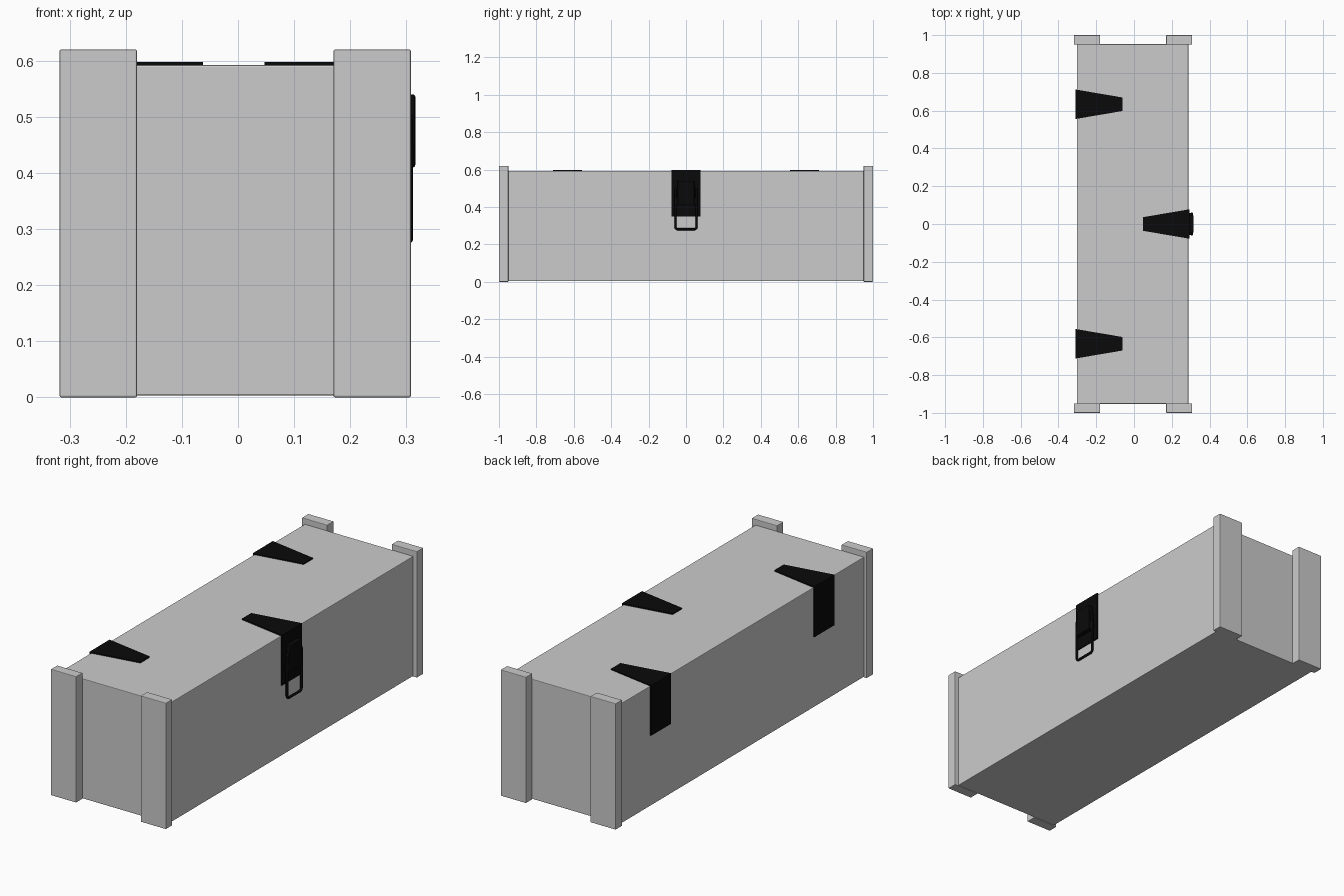
import bpy, bmesh, math

cube = bpy.data.objects.get("Cube")
if cube:
    bpy.data.objects.remove(cube, do_unlink=True)


def material(name, value):
    mat = bpy.data.materials.new(name)
    mat.use_nodes = True
    color = (value, value, value, 1)
    mat.diffuse_color = color
    mat.node_tree.nodes["Principled BSDF"].inputs["Base Color"].default_value = color
    return mat


grey = material("light grey", 0.6)
black = material("black", 0.003)


def finish(bm, name, mat, bevel=0):
    bmesh.ops.recalc_face_normals(bm, faces=bm.faces)
    mesh = bpy.data.meshes.new(name)
    bm.to_mesh(mesh)
    bm.free()
    mesh.materials.append(mat)
    obj = bpy.data.objects.new(name, mesh)
    bpy.context.collection.objects.link(obj)
    if bevel:
        mod = obj.modifiers.new("edge", "BEVEL")
        mod.width = bevel
        mod.segments = 2
    return obj


def box(name, low, high, mat, bevel=0):
    bm = bmesh.new()
    bmesh.ops.create_cube(bm, size=1)
    for v in bm.verts:
        v.co = [(a + b) / 2 + c * (b - a) for a, b, c in zip(low, high, v.co)]
    return finish(bm, name, mat, bevel)


def strap(name, edge, side, y):
    """Bent metal plate: tapered leaf on the lid, straight leaf down the side."""
    top, thick, wide, narrow = 0.592, 0.006, 0.078, 0.036
    outer, tip = edge + side * thick, edge - side * 0.241
    bm = bmesh.new()
    outline = [(outer, -wide), (outer, wide), (tip, narrow), (tip, -narrow)]
    face = bm.faces.new([bm.verts.new((px, y + py, top)) for px, py in outline])
    up = bmesh.ops.extrude_face_region(bm, geom=[face])["geom"]
    for v in up:
        if isinstance(v, bmesh.types.BMVert):
            v.co.z += thick
    finish(bm, name + "_lid_leaf", black)
    box(name + "_side_leaf", (min(edge, outer), y - wide, 0.35),
        (max(edge, outer), y + wide, top + thick), black)


# Crate body
box("crate_body", (-0.303, -0.952, 0.003), (0.288, 0.952, 0.592), grey, 0.003)

# Corner battens on both ends
for end, y0, y1 in (("front", -1.0, -0.95), ("back", 0.95, 1.0)):
    for hand, x0, x1 in (("right", -0.318, -0.18), ("left", 0.17, 0.308)):
        box(f"{end}_{hand}_batten", (x0, y0, 0), (x1, y1, 0.62), grey, 0.003)

# Hinges on one side, latch on the other
for name, y in (("front_hinge", -0.634), ("back_hinge", 0.634)):
    strap(name, -0.303, -1, y)
strap("latch", 0.288, 1, 0)

# Latch lever
box("latch_lever", (0.292, -0.045, 0.41), (0.316, 0.045, 0.54), black, 0.004)
box("latch_lever_hook", (0.292, -0.058, 0.41), (0.313, 0.058, 0.45), black, 0.004)

# Wire loop with rounded corners
r, half, low, high = 0.012, 0.056, 0.281, 0.5
points = []
for i, (cy, cz) in enumerate(((half - r, high - r), (r - half, high - r),
                              (r - half, low + r), (half - r, low + r))):
    for k in range(5):
        a = math.pi / 2 * (i + k / 4)
        points.append((0.306, cy + r * math.cos(a), cz + r * math.sin(a), 1))
curve = bpy.data.curves.new("latch_loop", "CURVE")
curve.dimensions = "3D"
curve.bevel_depth = 0.006
curve.bevel_resolution = 2
spline = curve.splines.new("POLY")
spline.points.add(len(points) - 1)
for p, co in zip(spline.points, points):
    p.co = co
spline.use_cyclic_u = True
curve.materials.append(black)
bpy.context.collection.objects.link(bpy.data.objects.new("latch_loop", curve))
